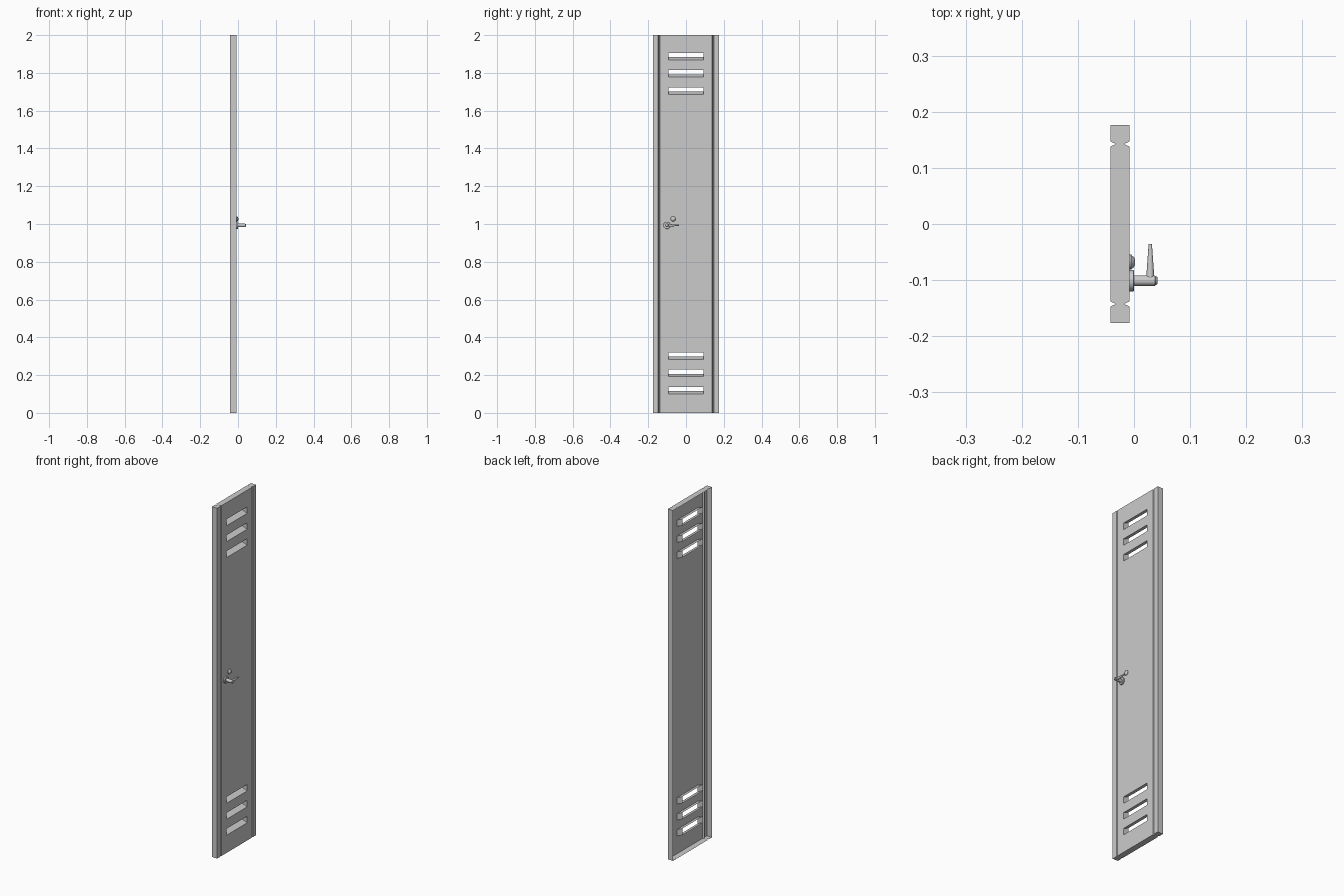
import bpy, bmesh, math
from mathutils import Matrix

if "Cube" in bpy.data.objects:
    bpy.data.objects.remove(bpy.data.objects["Cube"])

BACK, FRONT, MID = -0.042, -0.008, -0.025
HALF, SLOT_Y, SLOT_H, RISE = 0.176, 0.093, 0.037, 0.015


def finish(bm, name, smooth=False):
    bmesh.ops.remove_doubles(bm, verts=bm.verts, dist=1e-5)
    bmesh.ops.recalc_face_normals(bm, faces=bm.faces)
    mesh = bpy.data.meshes.new(name)
    bm.to_mesh(mesh)
    bm.free()
    ob = bpy.data.objects.new(name, mesh)
    bpy.context.collection.objects.link(ob)
    if smooth:
        bpy.ops.object.select_all(action='DESELECT')
        ob.select_set(True)
        bpy.context.view_layer.objects.active = ob
        bpy.ops.object.shade_smooth_by_angle(angle=math.radians(35))
    return ob


def face(bm, pts):
    return bm.faces.new([bm.verts.new(p) for p in pts])


def lathe_x(name, y, z, profile, steps=32):
    """Turn a profile of (x, radius) points about an axis along x."""
    bm = bmesh.new()
    vs = [bm.verts.new((x, r, 0)) for x, r in profile]
    edges = [bm.edges.new(p) for p in zip(vs, vs[1:])]
    bmesh.ops.spin(bm, geom=vs + edges, cent=(0, 0, 0), axis=(1, 0, 0),
                   angle=2 * math.pi, steps=steps)
    bmesh.ops.translate(bm, verts=bm.verts, vec=(0, y, z))
    return finish(bm, name, True)


# Door: pressed front skin with two V grooves, open at the back
half = [(FRONT, SLOT_Y), (FRONT, 0.138), (FRONT - 0.010, 0.1425),
        (FRONT, 0.147), (FRONT, HALF)]
front = [(x, -y) for x, y in reversed(half)] + half
rear = [(2 * MID - x, y) for x, y in reversed(front)]
slots = [base + 0.091 * i for base in (0.101, 1.686) for i in range(3)]
levels = sorted([0, 2] + slots + [s + SLOT_H for s in slots])

bm = bmesh.new()
skin = [rear[-1]] + front + [rear[0]]
for (x0, y0), (x1, y1) in zip(skin, skin[1:]):
    for z0, z1 in zip(levels, levels[1:]):
        if z0 in slots and y0 == -SLOT_Y:
            continue
        face(bm, [(x0, y0, z0), (x1, y1, z0), (x1, y1, z1), (x0, y0, z1)])
# Top and bottom caps
for z in (0, 2):
    face(bm, [(x, y, z) for x, y in front + rear])
# Vent ducts, sloping upward to the back
for s in slots:
    ring = [(-SLOT_Y, s), (SLOT_Y, s), (SLOT_Y, s + SLOT_H), (-SLOT_Y, s + SLOT_H)]
    for (y0, z0), (y1, z1) in zip(ring, ring[1:] + ring[:1]):
        face(bm, [(FRONT, y0, z0), (FRONT, y1, z1),
                  (BACK, y1, z1 + RISE), (BACK, y0, z0 + RISE)])
finish(bm, "locker_door")

# Handle rosette, spindle and keyhole cover
HY, HZ = -0.101, 0.993
lathe_x("handle_rosette", HY, HZ,
        [(FRONT, 0), (FRONT, 0.019), (-0.001, 0.019), (0.0, 0.018), (0.0, 0)])
lathe_x("handle_spindle", HY, HZ,
        [(0.0, 0.0095), (0.037, 0.0095), (0.038, 0.008), (0.041, 0.007),
         (0.042, 0.005), (0.042, 0)])
lathe_x("keyhole_cover", -0.068, 1.027,
        [(FRONT, 0), (FRONT, 0.0135), (-0.005, 0.0135), (-0.003, 0.011),
         (0.0, 0.009), (0.0018, 0.005), (0.002, 0)])

# Tapered lever
bm = bmesh.new()
rings = []
for y, rx, rz in ((HY, 0.007, 0.008), (-0.085, 0.0065, 0.0065), (-0.036, 0.003, 0.003)):
    rings.append([bm.verts.new((0.029 + rx * math.cos(a), y, HZ + rz * math.sin(a)))
                  for a in (2 * math.pi * i / 16 for i in range(16))])
for a, b in zip(rings, rings[1:]):
    for i in range(16):
        j = (i + 1) % 16
        bm.faces.new((a[i], a[j], b[j], b[i]))
bm.faces.new(rings[0])
bm.faces.new(rings[-1])
finish(bm, "handle_lever", True)
